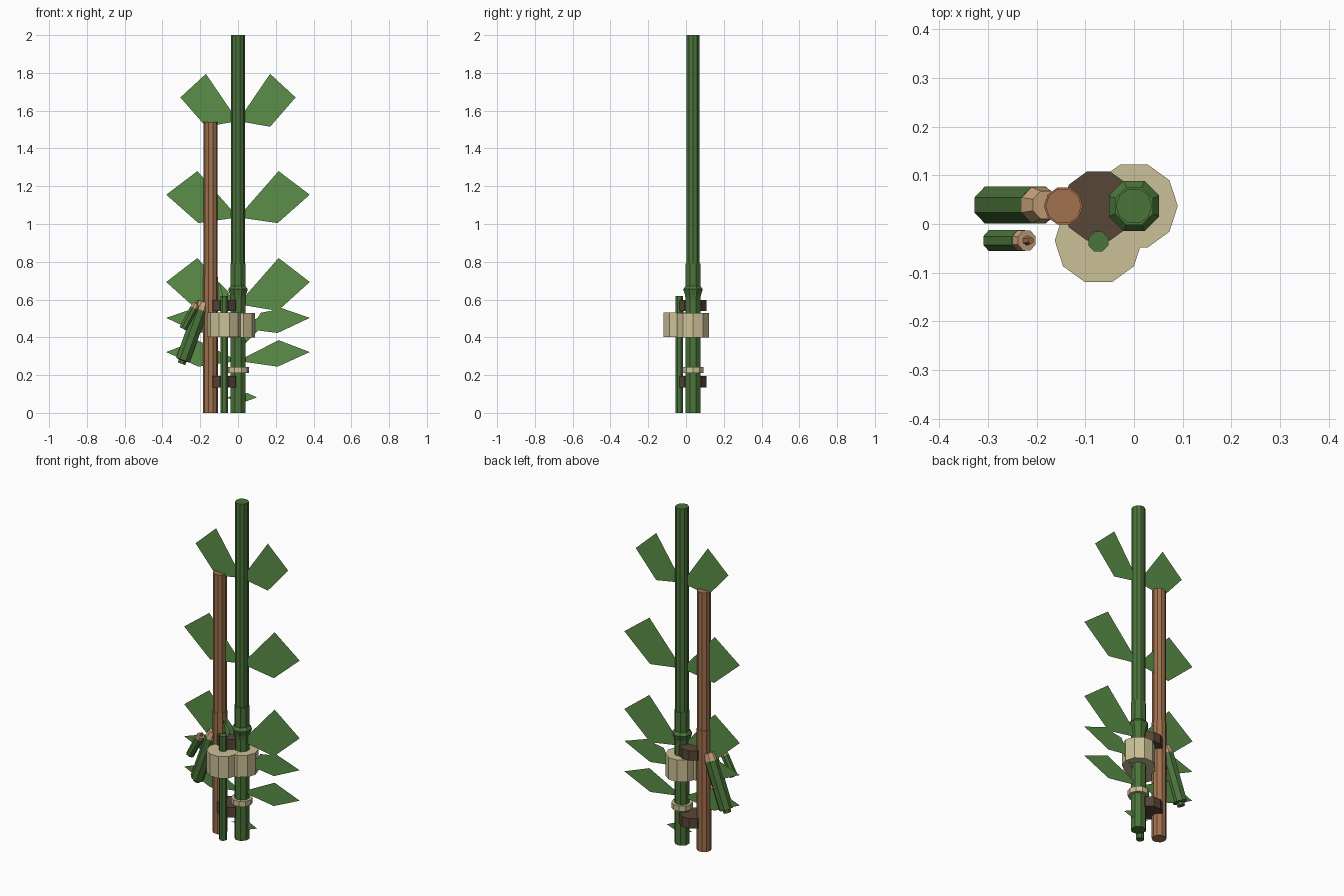
import bpy, bmesh, math
from mathutils import Vector

cube = bpy.data.objects.get("Cube")
if cube:
    bpy.data.objects.remove(cube, do_unlink=True)


def material(name, rgb):
    m = bpy.data.materials.new(name)
    m.use_nodes = True
    c = (*rgb, 1)
    m.diffuse_color = c
    m.node_tree.nodes["Principled BSDF"].inputs["Base Color"].default_value = c
    return m


STALK = material("stalk green", (0.07, 0.175, 0.042))
LEAF = material("leaf green", (0.105, 0.275, 0.065))
WOOD = material("stake brown", (0.36, 0.17, 0.078))
DARK = material("dark lashing brown", (0.098, 0.061, 0.038))
CREAM = material("cream cloth", (0.60, 0.53, 0.31))
TAN = material("cut bamboo tan", (0.60, 0.38, 0.21))


def finish(name, bm, mat):
    bmesh.ops.recalc_face_normals(bm, faces=bm.faces)
    me = bpy.data.meshes.new(name)
    bm.to_mesh(me)
    bm.free()
    me.materials.append(mat)
    ob = bpy.data.objects.new(name, me)
    bpy.context.collection.objects.link(ob)
    return ob


def lathe(name, profile, base, mat, sides=10, phase=0.0, axis=(0, 0, 1)):
    """Capped solid from (radius, height) pairs, turned about an axis."""
    bm = bmesh.new()
    rings = []
    for r, h in profile:
        rings.append([bm.verts.new((r * math.cos(phase + math.tau * i / sides),
                                    r * math.sin(phase + math.tau * i / sides), h))
                      for i in range(sides)])
    for a, b in zip(rings, rings[1:]):
        for i in range(sides):
            j = (i + 1) % sides
            bm.faces.new((a[i], a[j], b[j], b[i]))
    bm.faces.new(rings[0][::-1])
    bm.faces.new(rings[-1])
    ob = finish(name, bm, mat)
    ob.location = base
    ob.rotation_euler = Vector(axis).to_track_quat('Z', 'Y').to_euler()
    return ob


def tube(name, r, z0, z1, xy, mat, **kw):
    return lathe(name, [(r, z0), (r, z1)], (*xy, 0), mat, **kw)


def leaf(name, pts, y):
    bm = bmesh.new()
    bm.faces.new([bm.verts.new((x, y, z)) for x, z in pts])
    return finish(name, bm, LEAF)


main = (0.0, 0.037)
stake = (-0.145, 0.037)
side = (-0.073, -0.036)
E = math.pi / 8

# Tall stalk with thicker lower half and flared node
tube("main_stalk", 0.037, 0, 2.0, main, STALK)
tube("main_stalk_sleeve", 0.042, 0.0, 0.79, main, STALK, sides=8, phase=E)
lathe("stalk_node", [(0.042, 0.60), (0.046, 0.625), (0.056, 0.655), (0.042, 0.672)],
      (*main, 0), STALK, sides=8, phase=E)

# Short stalk and wooden stake
tube("short_stalk", 0.022, 0, 0.62, side, STALK, sides=8, phase=E)
tube("stake", 0.037, 0, 1.54, stake, WOOD)
tube("stake_lower_sleeve", 0.040, 0, 0.72, stake, WOOD)

# Lashings and cloth bands
for n, (z0, z1) in {"lower": (0.135, 0.195), "upper": (0.54, 0.598)}.items():
    tube(n + "_lashing", 0.075, z0, z1, (-0.073, 0.037), DARK)
tube("main_wrap", 0.090, 0.40, 0.53, main, CREAM)
tube("short_stalk_wrap", 0.090, 0.401, 0.531, (-0.073, -0.034), CREAM)
tube("small_ring", 0.058, 0.21, 0.242, main, CREAM)

# Hanging cut stems, each with a pale open end
ax = (0.34, 0, 0.94)
lathe("large_cut_stem", [(0.022, -0.018), (0.024, 0), (0.041, 0.003), (0.041, 0.285)],
      (-0.293, 0.039, 0.277), STALK, sides=8, phase=E, axis=ax)
lathe("large_stem_tip", [(0.040, 0.285), (0.031, 0.33)],
      (-0.293, 0.039, 0.277), TAN, sides=8, phase=E, axis=ax)
ax = (0.47, 0, 0.88)
base = (-0.291, -0.034, 0.445)
lathe("small_cut_stem", [(0.023, 0), (0.023, 0.125)], base, STALK,
      sides=8, phase=E, axis=ax)
lathe("small_stem_tip", [(0.022, 0.125), (0.022, 0.15)], base, TAN,
      sides=8, phase=E, axis=ax)
lathe("small_stem_spout", [(0.010, 0.15), (0.007, 0.168)], base, WOOD,
      sides=6, axis=ax)

# Flat leaf pairs: inner, upper, tip and lower points
leaves = [
    [(0, 1.545), (0.17, 1.795), (0.305, 1.67), (0.17, 1.515)],
    [(0, 1.035), (0.215, 1.28), (0.38, 1.155), (0.21, 1.005)],
    [(0, 0.575), (0.215, 0.82), (0.38, 0.693), (0.21, 0.54)],
    [(0, 0.45), (0.215, 0.56), (0.38, 0.503), (0.21, 0.423)],
    [(0, 0.275), (0.215, 0.385), (0.38, 0.322), (0.21, 0.245)],
]
for i, pts in enumerate(leaves):
    for tag, s in (("left", 1), ("right", -1)):
        leaf(f"leaf_{tag}_{i + 1}", [(s * x, z) for x, z in pts], 0.037)

# Small inner leaves
leaf("small_leaf_low", [(-0.07, 0.08), (0.05, 0.105), (0.10, 0.082), (0.04, 0.06)], 0.037)
leaf("small_leaf_mid", [(0.02, 0.35), (0.12, 0.53), (0.17, 0.54), (0.11, 0.44)], 0.037)
leaf("small_leaf_high", [(-0.07, 0.57), (-0.10, 0.69), (-0.05, 0.64)], 0.0)
